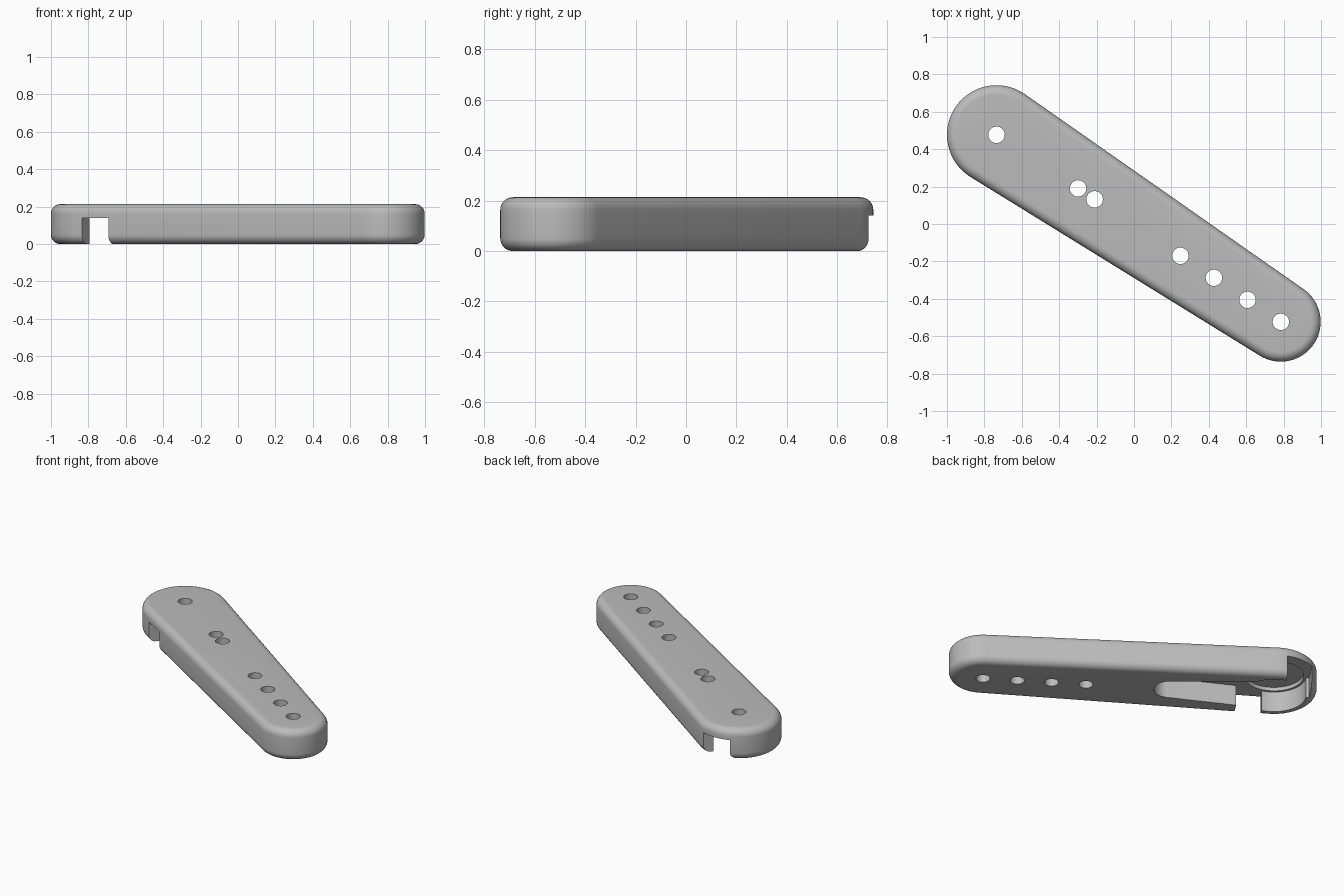
import bpy, bmesh, math
from mathutils import Vector

cube = bpy.data.objects.get("Cube")
if cube:
    bpy.data.objects.remove(cube, do_unlink=True)

# Main dimensions
HUB = Vector((-0.735, 0.477))
TIP = Vector((0.785, -0.523))
HUB_R, TIP_R = 0.265, 0.213
HEIGHT, FILLET, POCKET_Z = 0.213, 0.05, 0.14
ALONG = (TIP - HUB).normalized()
ACROSS = Vector((-ALONG.y, ALONG.x))


def local(s, t):
    """Point measured along and across the arm from the hub."""
    return HUB + ALONG * s + ACROSS * t


def capsule(c1, r1, c2, r2, n=32):
    """Counter-clockwise outline around two circles."""
    d = c2 - c1
    phi = math.atan2(d.y, d.x)
    a = math.acos((r1 - r2) / d.length)
    pts = []
    for c, r, start, end in ((c2, r2, phi - a, phi + a),
                             (c1, r1, phi + a, phi + math.tau - a)):
        for i in range(n + 1):
            ang = start + (end - start) * i / n
            pts.append(c + Vector((math.cos(ang), math.sin(ang))) * r)
    return pts


def circle(c, r, n=48):
    return [c + Vector((math.cos(math.tau * i / n), math.sin(math.tau * i / n))) * r
            for i in range(n)]


def loft(name, rings):
    """Solid from stacked (outline, z) rings, bottom to top."""
    bm = bmesh.new()
    loops = [[bm.verts.new((p.x, p.y, z)) for p in pts] for pts, z in rings]
    n = len(loops[0])
    for low, high in zip(loops, loops[1:]):
        for i in range(n):
            j = (i + 1) % n
            bm.faces.new((low[i], low[j], high[j], high[i]))
    bm.faces.new(loops[0][::-1])
    bm.faces.new(loops[-1])
    mesh = bpy.data.meshes.new(name)
    bm.to_mesh(mesh)
    bm.free()
    obj = bpy.data.objects.new(name, mesh)
    bpy.context.collection.objects.link(obj)
    return obj


def cut(target, name, outline, z0, z1):
    """Subtract a straight-sided cutter from the target."""
    cutter = loft(name, [(outline, z0), (outline, z1)])
    cutter.hide_render = True
    mod = target.modifiers.new(name, 'BOOLEAN')
    mod.operation, mod.solver, mod.object = 'DIFFERENCE', 'EXACT', cutter
    bpy.context.view_layer.objects.active = target
    bpy.ops.object.modifier_apply(modifier=mod.name)
    bpy.data.objects.remove(cutter, do_unlink=True)


# Tapered arm with rounded top and bottom rims
steps = 8
quarter = [math.pi / 2 * i / steps for i in range(steps + 1)]
profile = [(FILLET * (1 - math.sin(a)), FILLET * (1 - math.cos(a))) for a in quarter]
profile += [(inset, HEIGHT - z) for inset, z in reversed(profile)]
arm = loft("lever_arm", [(capsule(HUB, HUB_R - i, TIP, TIP_R - i), z) for i, z in profile])

# Underside: hub pocket, tapered channel and two side notches
cut(arm, "hub_pocket", circle(HUB, 0.2), -0.1, POCKET_Z)
cut(arm, "channel", capsule(HUB, 0.168, local(0.65, 0), 0.1), -0.1, POCKET_Z)
for side in (1, -1):
    corners = [(0.055, -0.4), (0.22, -0.4), (0.22, 0), (0.055, 0)]
    cut(arm, "side_notch", [local(s * side, t * side) for s, t in corners], -0.1, POCKET_Z)
cut(arm, "hub_recess", circle(HUB, 0.185), 0.1, 0.165)

# Screw holes through the arm
for s in (0, 0.522, 0.628, 1.177, 1.391, 1.606, 1.8195):
    cut(arm, "screw_hole", circle(local(s, 0), 0.044, 32), -0.1, 0.4)

# Plain grey finish
grey = bpy.data.materials.new("plain_grey")
grey.use_nodes = True
colour = (0.5, 0.5, 0.5, 1)
grey.diffuse_color = colour
grey.node_tree.nodes["Principled BSDF"].inputs["Base Color"].default_value = colour
arm.data.materials.clear()
arm.data.materials.append(grey)

bpy.ops.object.select_all(action='DESELECT')
arm.select_set(True)
bpy.context.view_layer.objects.active = arm
bpy.ops.object.shade_smooth_by_angle(angle=math.radians(30))
